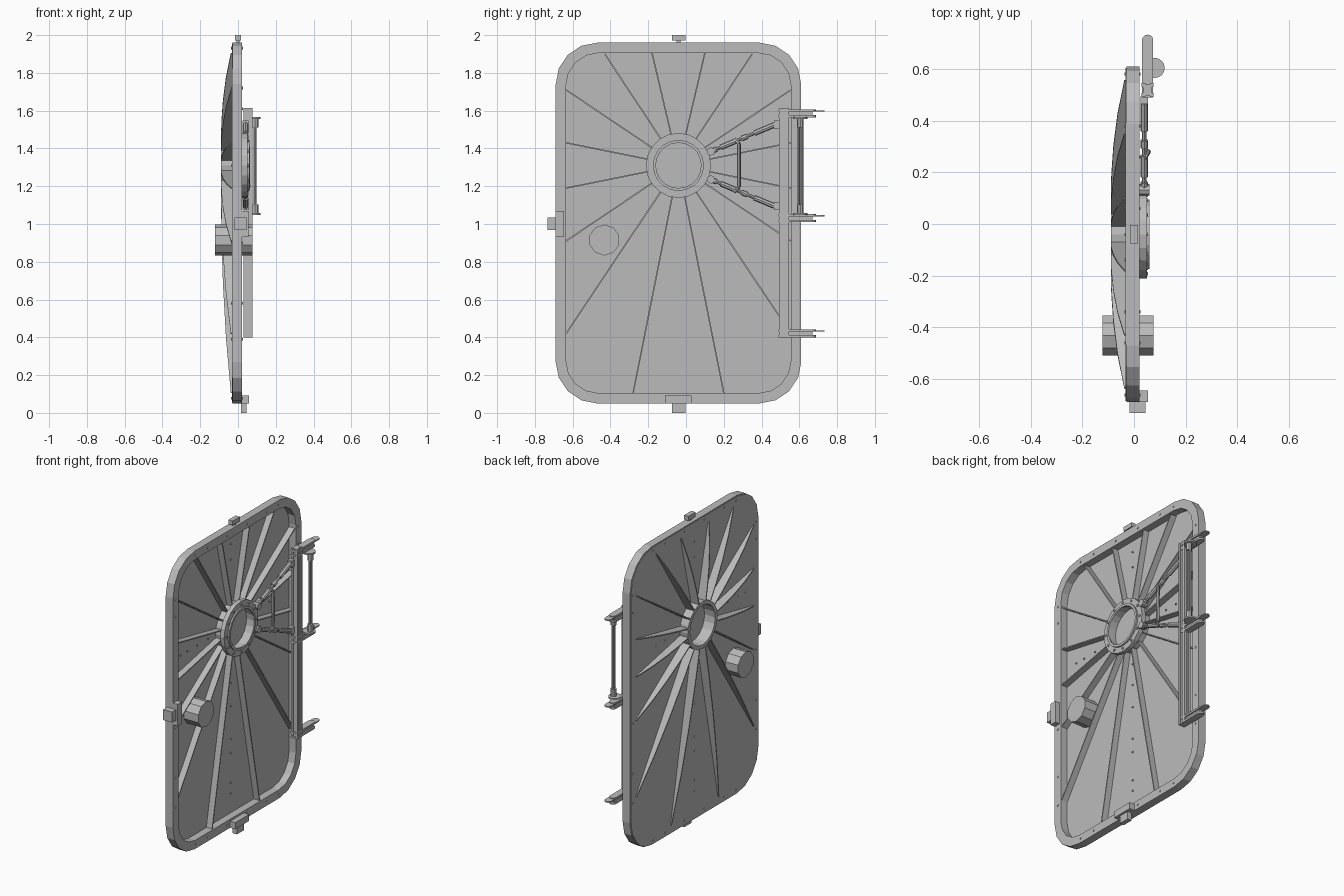
import bpy, bmesh, math
from mathutils import Vector, Matrix

cube = bpy.data.objects.get("Cube")
if cube:
    bpy.data.objects.remove(cube, do_unlink=True)

GREY = (0.5, 0.5, 0.5, 1)
metal = bpy.data.materials.new("grey metal")
metal.use_nodes = True
metal.diffuse_color = GREY
metal.node_tree.nodes["Principled BSDF"].inputs["Base Color"].default_value = GREY

CY, CZ = -0.04, 1.31      # window centre
MIDZ = 1.005              # door centre height


def finish(name, bm):
    bmesh.ops.recalc_face_normals(bm, faces=bm.faces)
    mesh = bpy.data.meshes.new(name)
    bm.to_mesh(mesh)
    bm.free()
    mesh.materials.append(metal)
    obj = bpy.data.objects.new(name, mesh)
    bpy.context.collection.objects.link(obj)
    return obj


def box(bm, x, y, z):
    size = [b - a for a, b in (x, y, z)]
    mid = [(a + b) / 2 for a, b in (x, y, z)]
    mat = Matrix.Translation(mid) @ Matrix.Diagonal((*size, 1))
    bmesh.ops.create_cube(bm, size=1, matrix=mat)


def rod(bm, a, b, r, sides=8):
    a, b = Vector(a), Vector(b)
    d = b - a
    mat = Matrix.Translation((a + b) / 2) @ d.to_track_quat('Z', 'Y').to_matrix().to_4x4()
    bmesh.ops.create_cone(bm, cap_ends=True, segments=sides, radius1=r, radius2=r,
                          depth=d.length, matrix=mat)


def prism(bm, points, shift):
    """Extrude a flat outline along a vector."""
    low = [bm.verts.new(p) for p in points]
    high = [bm.verts.new(Vector(p) + Vector(shift)) for p in points]
    bm.faces.new(low)
    bm.faces.new(high)
    for i in range(len(low)):
        j = (i + 1) % len(low)
        bm.faces.new((low[i], low[j], high[j], high[i]))


def band(bm, outer, inner, x0, x1):
    """Closed ring between two outlines in the YZ plane."""
    rows = [[bm.verts.new((x, y, z)) for y, z in loop]
            for loop, x in ((outer, x0), (outer, x1), (inner, x1), (inner, x0))]
    n = len(outer)
    for k in range(4):
        a, b = rows[k], rows[(k + 1) % 4]
        for i in range(n):
            j = (i + 1) % n
            bm.faces.new((a[i], a[j], b[j], b[i]))


def rounded(hw, hh, r, steps=4):
    pts = []
    for q, (sy, sz) in enumerate(((1, 1), (-1, 1), (-1, -1), (1, -1))):
        for k in range(steps + 1):
            a = math.pi / 2 * (q + k / steps)
            pts.append((CY + sy * (hw - r) + r * math.cos(a),
                        MIDZ + sz * (hh - r) + r * math.sin(a)))
    return pts


def circle(r, n=20):
    return [(CY + r * math.cos(math.tau * i / n), CZ + r * math.sin(math.tau * i / n))
            for i in range(n)]


# Door frame and thin skin
outer, inner = rounded(0.65, 0.955, 0.22), rounded(0.595, 0.9, 0.17)
bm = bmesh.new()
band(bm, outer, inner, -0.03, 0.022)
finish("door_frame", bm)
bm = bmesh.new()
band(bm, rounded(0.645, 0.95, 0.22, 4), circle(0.13, 20), -0.033, -0.026)
finish("door_skin", bm)

# Radial plates: straight ribs inside, curved fins outside
ends = [(0.595, z) for z in (1.71, 1.43, 1.19, 0.91, 0.42)]
ends += [(0.14, 1.905), (0.39, 1.9), (0.24, 0.105)]
ribs, fins = bmesh.new(), bmesh.new()
for side in (1, -1):
    for dy, z in ends:
        d = Vector((0, side * dy, z - CZ))
        length, d = d.length, d.normalized()
        across = Vector((0, -d.z, d.y)) * 0.007
        base = Vector((0, CY, CZ)) - across / 2

        def at(x, t):
            return base + d * (0.145 + (length - 0.145) * t) + Vector((x, 0, 0))
        prism(ribs, [at(-0.028, 0), at(0.014, 0), at(0.014, 1), at(-0.028, 1)], across)
        curve = [(-0.09, 0), (-0.088, 0.2), (-0.08, 0.45), (-0.064, 0.72), (-0.038, 1)]
        prism(fins, [at(-0.03, 0)] + [at(x, t) for x, t in curve] + [at(-0.03, 1)], across)
finish("inner_ribs", ribs)
finish("outer_fins", fins)

# Round window with bolted flange
bm = bmesh.new()
band(bm, circle(0.15), circle(0.127), -0.09, 0.04)
band(bm, circle(0.172), circle(0.125), 0.022, 0.05)
band(bm, circle(0.135), circle(0.12), 0.05, 0.06)
finish("window_ring", bm)
bm = bmesh.new()
rod(bm, (-0.015, CY, CZ), (0.0, CY, CZ), 0.13, 20)
finish("window_pane", bm)

# Bolts on flange, rim and panel
bm = bmesh.new()
for y, z in circle(0.152, 12):
    rod(bm, (0.045, y, z), (0.055, y, z), 0.008, 6)
rim = [(0.622, z) for z in (0.39, 0.58, 0.9, 1.61, 1.72)]
rim += [(dy, z) for dy in (0.1, 0.3, 0.42) for z in (0.078, 1.932)]
for dy, z in rim:
    for side in (1, -1):
        rod(bm, (-0.037, CY + side * dy, z), (0.026, CY + side * dy, z), 0.007, 6)
for z in (0.23, 0.3, 0.49, 0.58, 0.79, 0.94, 1.08, 1.73, 1.83):
    rod(bm, (-0.036, CY, z), (-0.02, CY, z), 0.006, 6)
for y in (-0.55, -0.48, -0.38, -0.27, 0.26, 0.35):
    rod(bm, (-0.036, y, CZ), (-0.02, y, CZ), 0.006, 6)
finish("bolts", bm)

# Cylinder passing through the door
bm = bmesh.new()
rod(bm, (-0.122, -0.432, 0.915), (0.076, -0.432, 0.915), 0.082, 10)
finish("through_cylinder", bm)

# Stops on the left, bottom and top edges
bm = bmesh.new()
box(bm, (0.02, 0.055), (-0.69, -0.645), (0.93, 1.07))
box(bm, (-0.018, 0.045), (-0.733, -0.69), (0.968, 1.035))
finish("side_latch", bm)
bm = bmesh.new()
box(bm, (0.02, 0.058), (-0.11, 0.03), (0.05, 0.092))
box(bm, (0.015, 0.045), (-0.075, -0.003), (0.0, 0.052))
finish("bottom_latch", bm)
bm = bmesh.new()
box(bm, (-0.015, 0.015), (-0.075, -0.003), (1.972, 2.0))
box(bm, (-0.007, 0.007), (-0.05, -0.028), (1.95, 1.975))
finish("top_lug", bm)

# Grooved hinge rail
bm = bmesh.new()
box(bm, (0.035, 0.07), (0.497, 0.54), (0.4, 1.615))
for y in (0.492, 0.53):
    for x in (0.03, 0.062):
        box(bm, (x, x + 0.014), (y, y + 0.016), (0.4, 1.615))
finish("hinge_rail", bm)

# Hinge arms: paired rounded plates with end pins
bm = bmesh.new()
for z, lower in ((1.565, 0.012), (1.01, 0.012), (0.4, 0.012)):
    for h in (z, z + 0.03):
        tip = [(0.0525 + 0.022 * math.cos(a * math.pi / 6),
                0.665 + 0.022 * math.sin(a * math.pi / 6), h) for a in range(7)]
        prism(bm, tip + [(0.0305, 0.49, h), (0.0745, 0.49, h)], (0, 0, lower))
    box(bm, (0.04, 0.065), (0.53, 0.67), (z + 0.01, z + 0.032))
    tip = [(0.0525 + 0.022 * math.cos(a * math.pi / 6),
            0.712 + 0.022 * math.sin(a * math.pi / 6), z + 0.03) for a in range(7)]
    prism(bm, tip + [(0.0305, 0.66, z + 0.03), (0.0745, 0.66, z + 0.03)], (0, 0, 0.007))
finish("hinge_arms", bm)

# Upright torsion rod with end discs
bm = bmesh.new()
for dy in (-0.009, 0.009):
    rod(bm, (0.09, 0.605 + dy, 1.06), (0.09, 0.605 + dy, 1.56), 0.007)
for z, way in ((1.052, 1), (1.562, -1)):
    rod(bm, (0.08, 0.605, z - 0.005), (0.08, 0.605, z + 0.005), 0.039, 16)
    rod(bm, (0.09, 0.605, z), (0.09, 0.605, z + way * 0.05), 0.018)
finish("torsion_rod", bm)

# Linkage arms from flange to rail, mirrored above and below
bm = bmesh.new()
for s in (1, -1):
    def on(t, x=0.04):
        return (x, 0.11 + 0.37 * t, CZ + s * (0.065 + 0.155 * t))
    rod(bm, on(0), on(1), 0.009)
    for a, b in ((0.03, 0.14), (0.2, 0.42), (0.5, 0.58), (0.68, 0.97)):
        rod(bm, on(a), on(b), 0.015)
    rod(bm, on(0.06, 0.022), on(0.06, 0.06), 0.022)
    box(bm, (0.025, 0.055), (0.465, 0.495), (CZ + s * 0.215 - 0.022, CZ + s * 0.215 + 0.022))
finish("linkage_arms", bm)

# Bowed handle joining the two arms
bm = bmesh.new()
path = [(0.04, 0.255, 0.14), (0.052, 0.28, 0.115), (0.055, 0.28, -0.115), (0.04, 0.255, -0.14)]
for (xa, ya, za), (xb, yb, zb) in zip(path, path[1:]):
    rod(bm, (xa, ya, CZ + za), (xb, yb, CZ + zb), 0.01)
finish("linkage_handle", bm)
